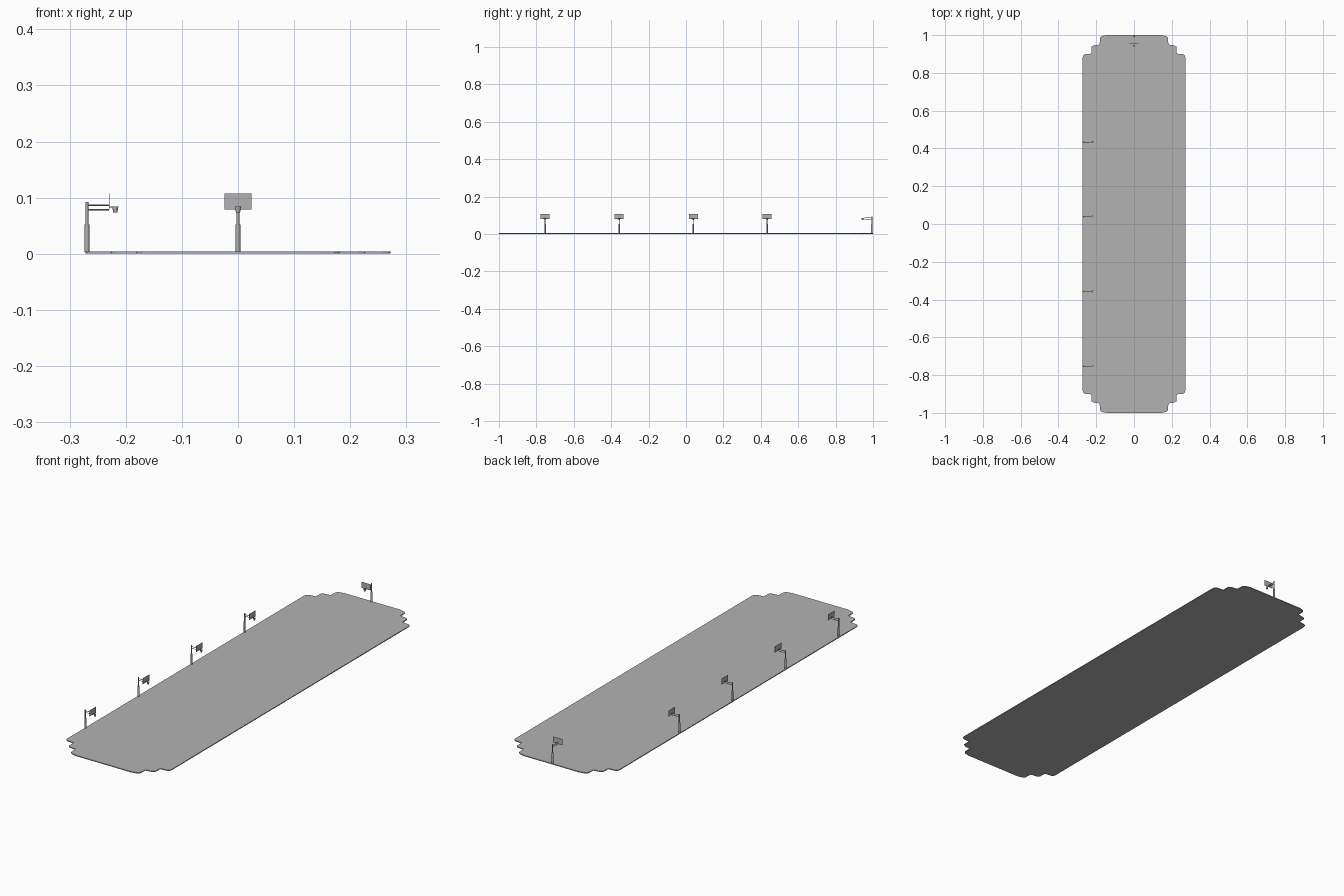
import bpy, bmesh, math
from mathutils import Matrix, Vector

if "Cube" in bpy.data.objects:
    bpy.data.objects.remove(bpy.data.objects["Cube"])

grey = bpy.data.materials.new("plain grey")
grey.diffuse_color = (0.45, 0.45, 0.45, 1)
grey.use_nodes = True
grey.node_tree.nodes["Principled BSDF"].inputs["Base Color"].default_value = grey.diffuse_color


def finish(name, bm, matrix=Matrix()):
    bmesh.ops.recalc_face_normals(bm, faces=bm.faces)
    mesh = bpy.data.meshes.new(name)
    bm.to_mesh(mesh)
    bm.free()
    mesh.materials.append(grey)
    ob = bpy.data.objects.new(name, mesh)
    ob.matrix_world = matrix
    bpy.context.collection.objects.link(ob)
    return ob


def box(name, lo, hi, matrix):
    bm = bmesh.new()
    bmesh.ops.create_cube(bm, size=1)
    for v in bm.verts:
        v.co = Vector([(a + b) / 2 + c * (b - a) for a, b, c in zip(lo, hi, v.co)])
    return finish(name, bm, matrix)


def rod(name, a, b, r1, r2, matrix, sides=8, caps=True):
    a, b = Vector(a), Vector(b)
    d = b - a
    bm = bmesh.new()
    bmesh.ops.create_cone(bm, cap_ends=caps, segments=sides, radius1=r1, radius2=r2, depth=d.length)
    turn = d.to_track_quat('Z', 'Y').to_matrix().to_4x4()
    bmesh.ops.transform(bm, matrix=Matrix.Translation((a + b) / 2) @ turn, verts=bm.verts)
    return finish(name, bm, matrix)


# Court slab: one stepped corner, mirrored to the other three
corner = [(0.272, 0.88), (0.269, 0.893), (0.258, 0.899), (0.226, 0.902),
          (0.225, 0.938), (0.215, 0.945), (0.182, 0.95), (0.18, 0.985),
          (0.172, 0.994), (0.145, 1.0)]
outline = corner + [(-x, y) for x, y in reversed(corner)]
outline += [(x, -y) for x, y in reversed(outline)]
bm = bmesh.new()
face = bm.faces.new([bm.verts.new((x, y, 0)) for x, y in outline])
top = bmesh.ops.extrude_face_region(bm, geom=[face])["geom"]
bmesh.ops.translate(bm, vec=(0, 0, 0.004),
                    verts=[v for v in top if isinstance(v, bmesh.types.BMVert)])
finish("court_slab", bm)


# Hoop stand, built facing +x with the pole at the local origin
def hoop_stand(x, y, angle):
    m = Matrix.Translation((x, y, 0)) @ Matrix.Rotation(angle, 4, 'Z')
    rod("pole_base", (0, 0, 0.003), (0, 0, 0.052), 0.0042, 0.0042, m, 12)
    rod("pole", (0, 0, 0.05), (0, 0, 0.092), 0.0024, 0.0024, m, 12)
    for z in (0.0785, 0.0865):
        rod("board_arm", (0, 0, z), (0.0395, 0, z), 0.0013, 0.0013, m)
    box("backboard", (0.0388, -0.024, 0.079), (0.0398, 0.024, 0.107), m)
    box("rim_bracket", (0.0395, -0.0012, 0.082), (0.0455, 0.0012, 0.0838), m)
    # Net is an open tapered tube under a slim rim
    rod("net", (0.0502, 0, 0.0735), (0.0502, 0, 0.083), 0.0036, 0.0054, m, 12, False)
    rod("rim", (0.0502, 0, 0.0825), (0.0502, 0, 0.084), 0.0057, 0.0057, m, 12, False)


for y in (-0.753, -0.357, 0.039, 0.434):
    hoop_stand(-0.269, y, 0)
hoop_stand(0, 0.994, -math.pi / 2)
